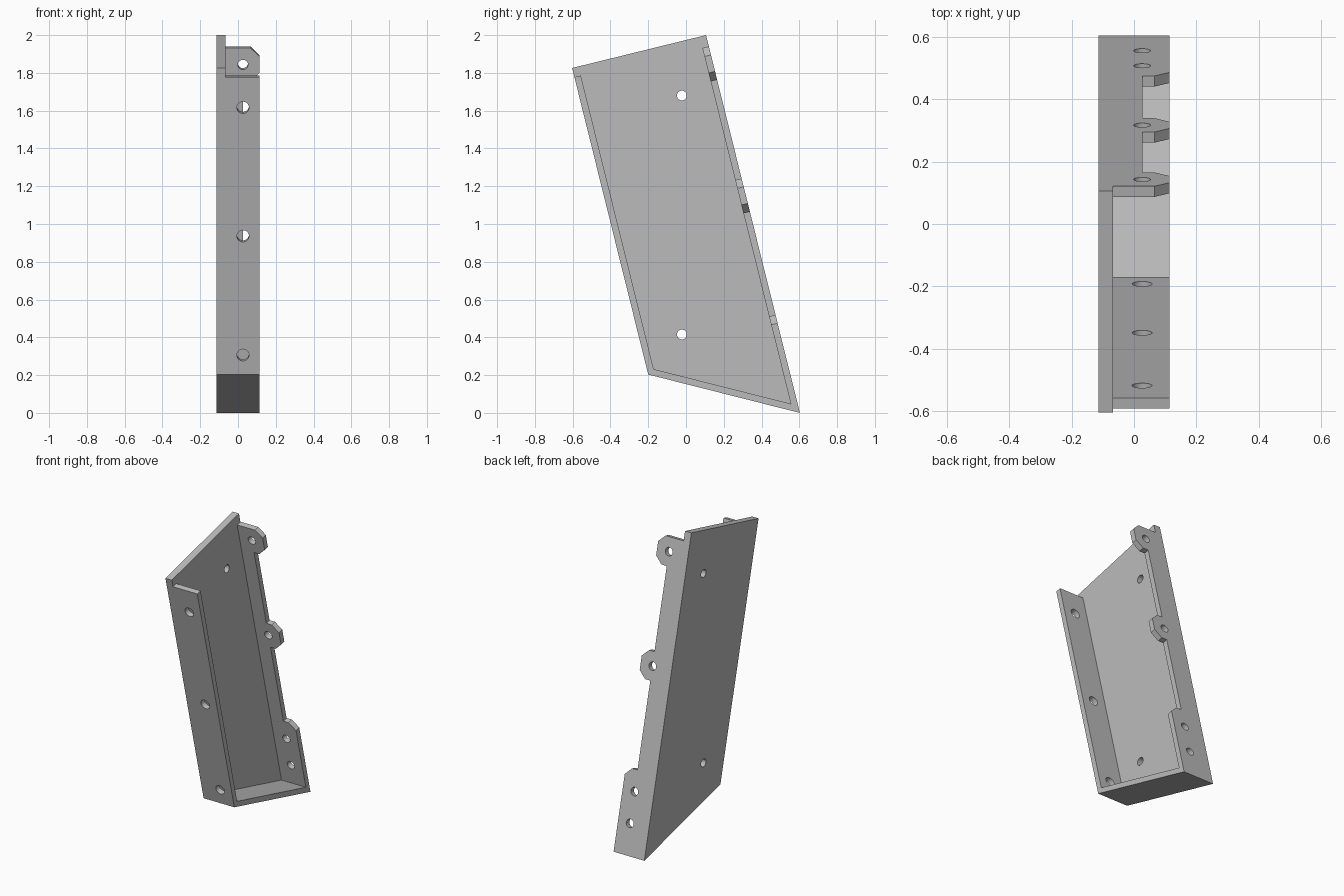
import bpy, bmesh, math
from mathutils import Vector

if "Cube" in bpy.data.objects:
    bpy.data.objects.remove(bpy.data.objects["Cube"], do_unlink=True)

grey = bpy.data.materials.new("light grey")
grey.use_nodes = True
grey.diffuse_color = (0.5, 0.5, 0.5, 1)
grey.node_tree.nodes["Principled BSDF"].inputs["Base Color"].default_value = (0.5, 0.5, 0.5, 1)

# Side profile corners in (y, z), counter-clockwise
TOP_FRONT, LOW_FRONT = Vector((-0.603, 1.826)), Vector((-0.2, 0.203))
LOW_BACK, TOP_BACK = Vector((0.603, 0.0)), Vector((0.106, 2.0))
X_OUT, X_PLATE, X_RIM = -0.114, -0.067, 0.113
X_LOW, X_CHAMFER, X_HOLE = 0.027, 0.066, 0.026
THICK = 0.035


def prism(name, ring_a, ring_b):
    """Solid between two matching rings of points."""
    bm = bmesh.new()
    a = [bm.verts.new(p) for p in ring_a]
    b = [bm.verts.new(p) for p in ring_b]
    bm.faces.new(a)
    bm.faces.new(b[::-1])
    for i in range(len(a)):
        j = (i + 1) % len(a)
        bm.faces.new((a[i], b[i], b[j], a[j]))
    bmesh.ops.recalc_face_normals(bm, faces=bm.faces)
    mesh = bpy.data.meshes.new(name)
    bm.to_mesh(mesh)
    bm.free()
    mesh.materials.append(grey)
    obj = bpy.data.objects.new(name, mesh)
    bpy.context.collection.objects.link(obj)
    return obj


def drill(obj, centre, axis, radius):
    """Cut a round hole through a part."""
    bpy.ops.mesh.primitive_cylinder_add(vertices=32, radius=radius, depth=0.2, location=centre)
    cutter = bpy.context.object
    cutter.hide_render = True
    cutter.rotation_euler = axis.to_track_quat('Z', 'Y').to_euler()
    cutter.data.materials.append(grey)
    mod = obj.modifiers.new("hole", 'BOOLEAN')
    mod.operation, mod.solver, mod.object = 'DIFFERENCE', 'EXACT', cutter
    bpy.context.view_layer.objects.active = obj
    bpy.ops.object.modifier_apply(modifier=mod.name)
    bpy.data.objects.remove(cutter, do_unlink=True)


def wall(name, p, q, outline, mitre_p=0, mitre_q=0, holes=(), radius=0.03):
    """Flange along p-q; outline is (distance from p, x), mitred at its ends."""
    d = (q - p).normalized()
    n = Vector((-d.y, d.x))
    length = (q - p).length

    def at(s, x, depth):
        v = p + d * s + n * depth
        return Vector((x, v.x, v.y))

    def inner(s):
        return s + mitre_p * (s < 1e-5) - mitre_q * (s > length - 1e-5)

    obj = prism(name, [at(s, x, 0) for s, x in outline],
                [at(inner(s), x, THICK) for s, x in outline])
    for s in holes:
        drill(obj, at(s, X_HOLE, THICK / 2), Vector((0, n.x, n.y)), radius)
    return obj


def mitre(prev, corner, nxt):
    angle = (prev - corner).angle(nxt - corner)
    return THICK / math.tan(angle / 2)


def box_outline(start, end):
    return [(start, X_PLATE), (end, X_PLATE), (end, X_RIM), (start, X_RIM)]


# Slanted side plate with two holes
corners = (TOP_FRONT, LOW_FRONT, LOW_BACK, TOP_BACK)
plate = prism("side_plate", [(X_OUT, c.x, c.y) for c in corners],
              [(X_PLATE, c.x, c.y) for c in corners])
for z in (1.68, 0.415):
    drill(plate, Vector((X_OUT, -0.022, z)), Vector((1, 0, 0)), 0.026)

m_front = mitre(TOP_FRONT, LOW_FRONT, LOW_BACK)
m_back = mitre(LOW_FRONT, LOW_BACK, TOP_BACK)

# Front flange and bottom flange
wall("front_flange", TOP_FRONT, LOW_FRONT,
     box_outline(0.05, (LOW_FRONT - TOP_FRONT).length),
     mitre_q=m_front, holes=(0.216, 0.917, 1.566), radius=0.032)
wall("bottom_flange", LOW_FRONT, LOW_BACK,
     box_outline(0, (LOW_BACK - LOW_FRONT).length), m_front, m_back)

# Back flange: full-width foot, then two chamfered tabs
HALF, CUT = 0.091, 0.046
tabs = (1.188, 1.908)
foot = 0.535
outline = [(0, X_PLATE), (0, X_RIM), (foot - CUT, X_RIM), (foot, X_CHAMFER), (foot, X_LOW)]
for s in tabs:
    outline += [(s - HALF, X_LOW), (s - HALF, X_CHAMFER), (s - HALF + CUT, X_RIM),
                (s + HALF - CUT, X_RIM), (s + HALF, X_CHAMFER)]
    if s != tabs[-1]:
        outline.append((s + HALF, X_LOW))
outline.append((tabs[-1] + HALF, X_PLATE))
wall("back_flange", LOW_BACK, TOP_BACK, outline, mitre_p=m_back,
     holes=(0.2, 0.4) + tabs, radius=0.027)
